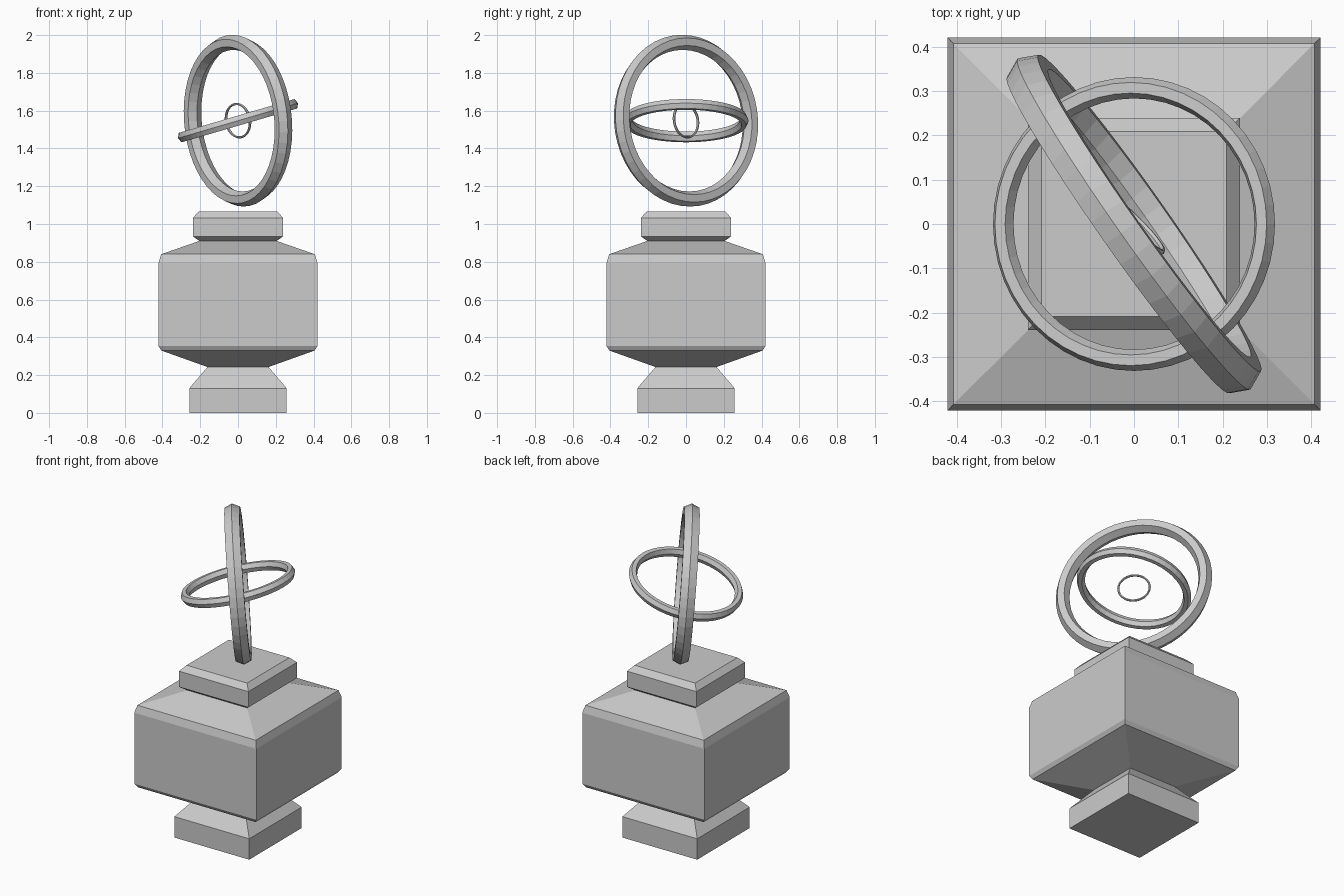
import bpy, bmesh, math
from mathutils import Vector

if "Cube" in bpy.data.objects:
    bpy.data.objects.remove(bpy.data.objects["Cube"])

grey = bpy.data.materials.new("light grey")
grey.diffuse_color = (0.6, 0.6, 0.6, 1)
grey.use_nodes = True
grey.node_tree.nodes["Principled BSDF"].inputs["Base Color"].default_value = grey.diffuse_color


def finish(bm, name):
    bmesh.ops.recalc_face_normals(bm, faces=bm.faces)
    mesh = bpy.data.meshes.new(name)
    bm.to_mesh(mesh)
    bm.free()
    mesh.materials.append(grey)
    obj = bpy.data.objects.new(name, mesh)
    bpy.context.collection.objects.link(obj)
    return obj


def square_stack(name, profile):
    """Loft square sections from (half width, height) pairs."""
    bm = bmesh.new()
    rows = [[bm.verts.new((sx * w, sy * w, z))
             for sx, sy in ((-1, -1), (1, -1), (1, 1), (-1, 1))] for w, z in profile]
    for a, b in zip(rows, rows[1:]):
        for i in range(4):
            j = (i + 1) % 4
            bm.faces.new((a[i], a[j], b[j], b[i]))
    bm.faces.new(rows[0][::-1])
    bm.faces.new(rows[-1])
    return finish(bm, name)


def hex_ring(name, radius, thick, half_width, normal, segments=48):
    """Ring with a six-sided section, its axis turned to the given normal."""
    bm = bmesh.new()
    corners = [(1, 0), (.5, 1), (-.5, 1), (-1, 0), (-.5, -1), (.5, -1)]
    rows = []
    for s in range(segments):
        t = 2 * math.pi * s / segments
        rows.append([bm.verts.new(((radius + thick * u) * math.cos(t),
                                   (radius + thick * u) * math.sin(t),
                                   half_width * v)) for u, v in corners])
    for s in range(segments):
        a, b = rows[s], rows[(s + 1) % segments]
        for i in range(6):
            j = (i + 1) % 6
            bm.faces.new((a[i], b[i], b[j], a[j]))
    obj = finish(bm, name)
    obj.rotation_euler = Vector(normal).to_track_quat('Z', 'Y').to_euler()
    obj.location = (0, 0, 1.547)
    return obj


# Pedestal body: foot, waist, block, neck and cap
square_stack("pedestal", [
    (.258, 0), (.258, .13), (.162, .243), (.406, .33), (.42, .353), (.42, .795),
    (.407, .84), (.205, .91), (.239, .935), (.239, 1.033), (.208, 1.066)])

# Three floating nested rings
tilt = math.radians(16.3)
hex_ring("outer_ring", .416, .04, .043, (.818, .575, .08))
hex_ring("middle_ring", .307, .024, .026, (-math.sin(tilt), 0, math.cos(tilt)))
hex_ring("inner_ring", .089, .006, .007, (.7, .7, .13))
